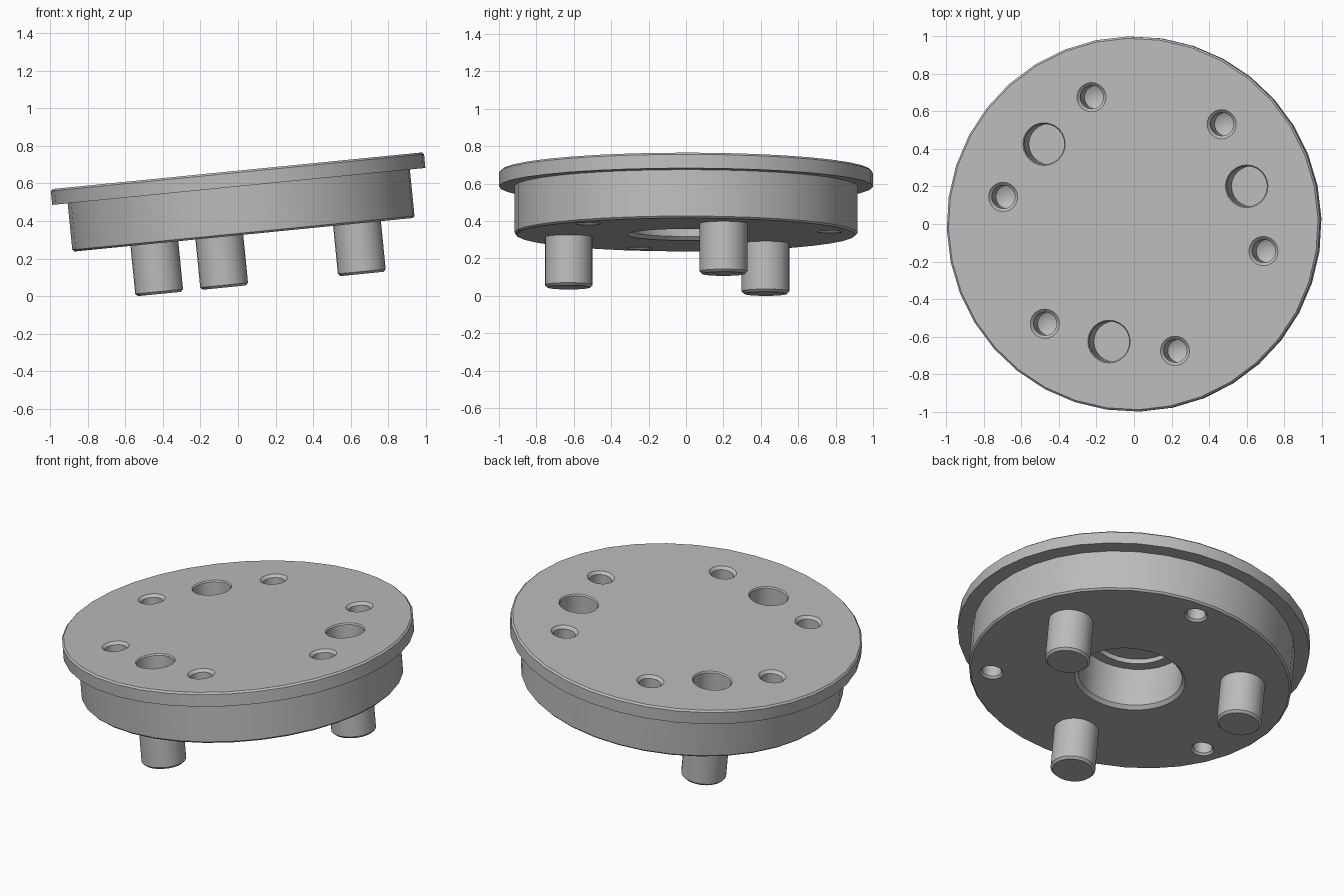
import bpy
import bmesh
import math
from mathutils import Matrix, Vector

cube = bpy.data.objects.get("Cube")
if cube:
    bpy.data.objects.remove(cube, do_unlink=True)

# Whole assembly leans about y; the local origin is the centre of the top face
TILT = Matrix.Translation((-0.004, 0, 0.668)) @ Matrix.Rotation(math.radians(-5.65), 4, 'Y')
FIRST = 18.3     # angle of the first pin
BOTTOM = -0.343  # underside of the hub

steel = bpy.data.materials.new("steel_grey")
steel.use_nodes = True
colour = (0.5, 0.5, 0.5, 1)
steel.diffuse_color = colour
steel.node_tree.nodes["Principled BSDF"].inputs["Base Color"].default_value = colour


def lathe(bm, profile, sides, centre=(0, 0), turn=0.0):
    """Closed solid of revolution; profile is (radius, z) from axis to axis."""
    rings = []
    for r, z in profile:
        count = 1 if r == 0 else sides
        ring = []
        for i in range(count):
            a = turn + math.tau * i / sides
            ring.append(bm.verts.new((centre[0] + r * math.cos(a), centre[1] + r * math.sin(a), z)))
        rings.append(ring)
    faces = []
    for a, b in zip(rings, rings[1:]):
        for i in range(sides):
            corners = [a[i % len(a)], a[(i + 1) % len(a)], b[(i + 1) % len(b)], b[i % len(b)]]
            faces.append(bm.faces.new(list(dict.fromkeys(corners))))
    bmesh.ops.recalc_face_normals(bm, faces=faces)


def polar(radius, degrees):
    a = math.radians(degrees)
    return radius * math.cos(a), radius * math.sin(a)


def make(name, bm):
    mesh = bpy.data.meshes.new(name)
    bm.to_mesh(mesh)
    bm.free()
    mesh.transform(TILT)
    mesh.materials.append(steel)
    obj = bpy.data.objects.new(name, mesh)
    bpy.context.collection.objects.link(obj)
    return obj


def smooth(obj):
    bpy.ops.object.select_all(action='DESELECT')
    obj.select_set(True)
    bpy.context.view_layer.objects.active = obj
    bpy.ops.object.shade_smooth_by_angle(angle=math.radians(30))


# Flanged hub with a stepped recess underneath
bm = bmesh.new()
lathe(bm, [(0, 0), (0.99, 0), (1.0, -0.01), (1.0, -0.084), (0.917, -0.084),
           (0.917, BOTTOM + 0.01), (0.907, BOTTOM), (0.315, BOTTOM), (0.295, BOTTOM + 0.02),
           (0.295, -0.08), (0.235, -0.08), (0.235, -0.05), (0, -0.05)],
      36, turn=math.radians(1.7))
hub = make("flanged_hub", bm)

# Cutter holding every drilled hole
bm = bmesh.new()
for k in range(3):
    angle = FIRST + 120 * k
    # Wide bore above each pin
    lathe(bm, [(0, 0.02), (0.114, 0.02), (0.114, 0), (0.108, -0.008), (0.108, -0.27), (0, -0.27)],
          24, polar(0.64, angle))
    # Chamfered blind holes either side of the bore
    for side in (-30, 30):
        lathe(bm, [(0, 0.02), (0.078, 0.02), (0.078, 0), (0.062, -0.016), (0.062, -0.24), (0, -0.275)],
              24, polar(0.712, angle + side))
    # Blind holes in the underside, between the pins
    lathe(bm, [(0, BOTTOM - 0.02), (0.067, BOTTOM - 0.02), (0.067, BOTTOM), (0.055, BOTTOM + 0.012),
               (0.055, BOTTOM + 0.18), (0, BOTTOM + 0.21)],
          24, polar(0.787, angle + 60))
cutter = make("hole_cutter", bm)
cutter.hide_render = True

cut = hub.modifiers.new("holes", 'BOOLEAN')
cut.operation = 'DIFFERENCE'
cut.solver = 'EXACT'
cut.object = cutter
bpy.context.view_layer.objects.active = hub
bpy.ops.object.modifier_apply(modifier=cut.name)
bpy.data.objects.remove(cutter, do_unlink=True)
smooth(hub)

# Three chamfered drive pins
for k in range(3):
    bm = bmesh.new()
    lathe(bm, [(0, -0.335), (0.128, -0.335), (0.128, -0.6), (0.115, -0.613), (0, -0.613)],
          24, polar(0.64, FIRST + 120 * k))
    smooth(make(f"drive_pin_{k + 1}", bm))
